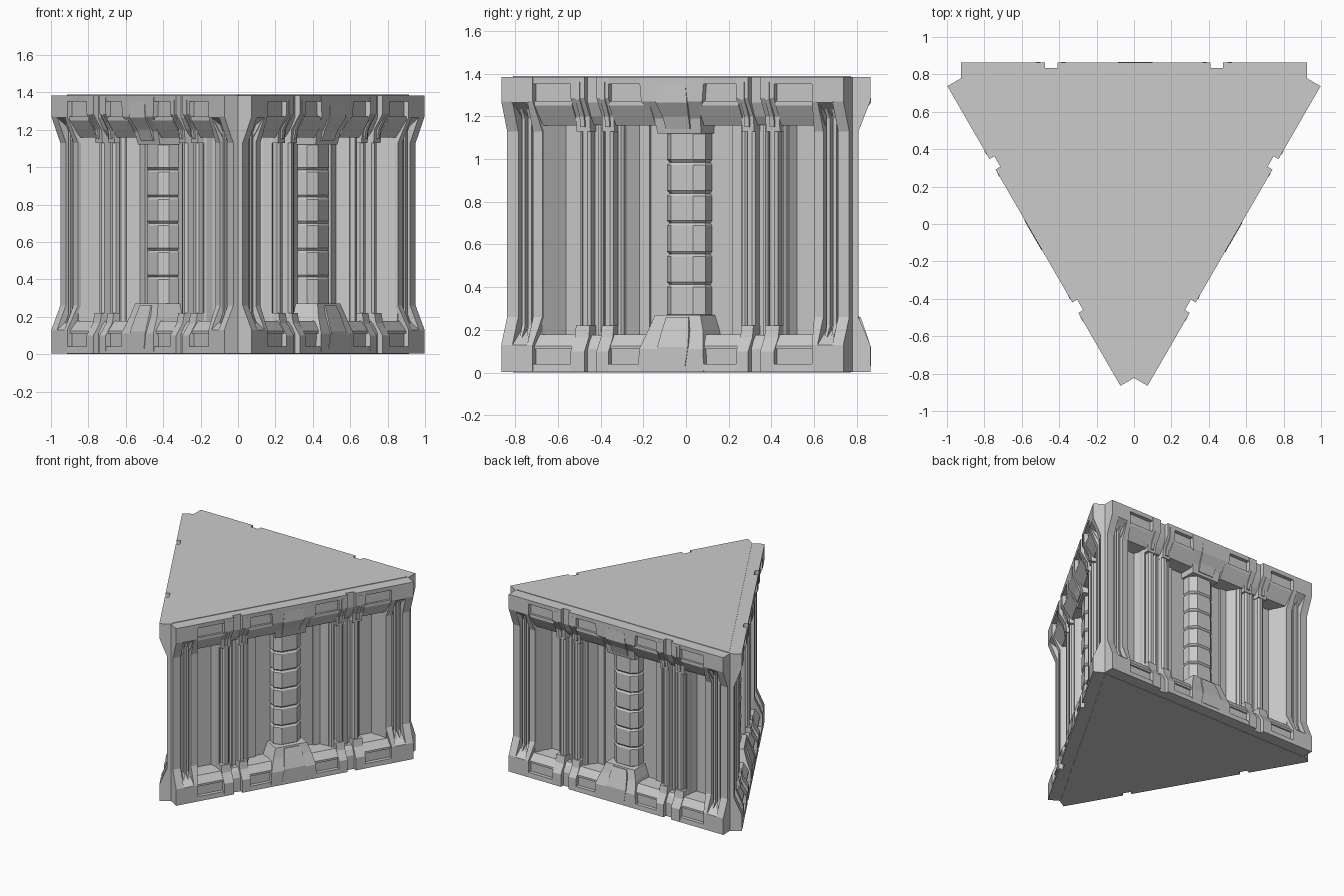
import bpy, bmesh, math
from mathutils import Matrix

if "Cube" in bpy.data.objects:
    bpy.data.objects.remove(bpy.data.objects["Cube"])

# One wall is built in local space: u = along the wall, d = outward depth, z = up.
# It is then placed three times around the triangle.
H = 1.388           # total height
INR = 0.528         # distance from centre to wall base line
CY = 0.245          # centre of the triangle in y
BACK = -0.12        # how far parts reach into the core
parts = {}


def loft(name, rings):
    """Skin a stack of equal-length rings of (u, d, z) points and cap both ends."""
    bm = parts.setdefault(name, bmesh.new())
    vs = [[bm.verts.new((u, -d, z)) for u, d, z in r] for r in rings]
    n = len(vs[0])
    for a, b in zip(vs, vs[1:]):
        for i in range(n):
            j = (i + 1) % n
            bm.faces.new((a[i], a[j], b[j], b[i]))
    bm.faces.new(vs[0][::-1])
    bm.faces.new(vs[-1])


def strip(name, rows, back=BACK, mirror=False):
    """Rows of (z, d, u_low, u_high): a bar whose front follows the rows."""
    for s in ((1, -1) if mirror else (1,)):
        loft(name, [[(s*a, d, z), (s*b, d, z), (s*b, back, z), (s*a, back, z)]
                    for z, d, a, b in rows])


def bar(name, profile, z0, z1, mirror=False):
    """Upright extrusion of a (u, d) cross-section."""
    for s in ((1, -1) if mirror else (1,)):
        loft(name, [[(s*u, d, z) for u, d in profile] for z in (z0, z1)])


T, B = 1.384, 0.003     # wall top and bottom

# Top and bottom beams running the full wall
strip("top_beam", [(z, d, -.78, .78) for z, d in
                   ((1.16, .0), (1.2, .03), (1.265, .06), (T, .06))])
strip("bottom_beam", [(z, d, -.78, .78) for z, d in
                      ((B, .06), (.11, .06), (.15, .04), (.175, .02))])

# Raised lips and rolls framing the recessed beam panels between brackets
for a, b in ((.13, .35), (.55, .79)):
    strip("top_lip", [(1.352, .088, a, b), (T, .09, a, b)], 0, True)
    strip("bottom_lip", [(B, .09, a, b), (.04, .088, a, b)], 0, True)
    strip("top_roll", [(1.158, .02, a, b), (1.19, .04, a, b),
                       (1.25, .076, a, b), (1.272, .076, a, b)], -.05, True)
    strip("bottom_roll", [(.11, .072, a, b), (.125, .072, a, b),
                          (.178, .035, a, b)], -.05, True)

# Paired slim brackets clamping the beams
for a, b in ((.345, .41), (.475, .55)):
    strip("top_bracket", [(1.13, .035, a, b), (1.2, .04, a, b),
                          (1.285, .09, a, b), (T, .09, a, b)], mirror=True)
    strip("bottom_bracket", [(B, .09, a, b), (.1, .09, a, b),
                             (.165, .05, a, b), (.22, .04, a, b)], mirror=True)
    m = (a + b) / 2
    strip("bracket_rib", [(1.15, .045, m-.012, m+.012), (1.2, .05, m-.012, m+.012),
                          (1.28, .092, m-.012, m+.012), (1.36, .092, m-.012, m+.012)],
          mirror=True)

# Central capital and plinth, slightly uneven like worn stone
strip("capital", [(1.12, .02, -.12, .115), (1.19, .035, -.13, .12),
                  (1.27, .088, -.17, .16), (T, .09, -.18, .17)])
strip("capital_keystone", [(1.14, .03, -.07, .06), (1.2, .052, -.075, .065),
                           (1.265, .093, -.09, .08), (1.35, .09, -.08, .07)])
strip("plinth", [(B, .09, -.185, .17), (.11, .09, -.18, .165),
                 (.2, .055, -.15, .145), (.27, .035, -.125, .12)])
strip("plinth_keystone", [(.03, .093, -.1, .07), (.12, .093, -.08, .085),
                          (.2, .066, -.07, .075), (.26, .045, -.06, .06)])

# Segmented central column of faceted drums
levels = [.26, .412, .555, .7, .84, .985, 1.13]
half_drum = [(-.105, BACK), (-.105, -.04), (-.06, .0), (.06, .0), (.105, -.04), (.105, BACK)]
for z0, z1 in zip(levels, levels[1:]):
    loft("column", [[(u*k, d - (1-k)*.12, z) for u, d in half_drum]
                    for z, k in ((z0, .92), (z0+.012, 1), (z1-.012, .99), (z1, .92))])

# Rib clusters between column and pillars
bar("rib_plate", [(.265, BACK), (.27, -.1), (.315, -.02), (.54, -.02), (.565, -.1), (.565, BACK)],
    .1, 1.25, True)
for c, w, d in ((.335, .016, .005), (.385, .024, .03), (.445, .012, .0),
                (.505, .024, .03), (.545, .01, .0)):
    bar("rib", [(c-w, -.05), (c-w, d-.012), (c-w*.5, d), (c+w*.5, d), (c+w, d-.012), (c+w, -.05)],
        .1, 1.25, True)

# Thin step beside each recessed wall panel
bar("panel_step", [(.225, BACK), (.225, -.085), (.28, -.085), (.28, BACK)], .1, 1.25, True)

# End pillars: inner jamb, outer jamb and the slot floor between them
E = .925
flare = [(B, .09), (.13, .09), (.26, .035), (1.13, .035), (1.27, .09), (T, .09)]
strip("pillar_inner", [(z, d, .735 + (.02 if d > .05 else 0), .785) for z, d in flare], mirror=True)
strip("pillar_outer", [(z, d, .865, E) for z, d in flare], 0, True)
strip("pillar_slot", [(B, .09, .78, .87), (.13, .09, .78, .87), (.2, .005, .78, .87),
                      (1.2, .005, .78, .87), (1.265, .09, .78, .87), (T, .09, .78, .87)],
      -.03, True)
bar("pillar_jamb", [(.68, -.11), (.74, .03), (.77, .03), (.77, -.11)], .12, 1.25, True)

# Thin ribs standing in the pillar slots with pointed ends
for c in (.807, .842):
    strip("slot_rib", [(.14, .06, c-.004, c+.004), (.22, .026, c-.009, c+.009),
                       (1.19, .026, c-.009, c+.009), (1.26, .06, c-.004, c+.004)], 0, True)

# Turn each part into a mesh and place it on the three walls
walls = {"right": 60, "left": -60, "back": 180}
for name, bm in parts.items():
    bmesh.ops.recalc_face_normals(bm, faces=bm.faces)
    me = bpy.data.meshes.new(name)
    bm.to_mesh(me)
    bm.free()
    for side, ang in walls.items():
        ob = bpy.data.objects.new(f"{side}_{name}", me)
        ob.matrix_world = (Matrix.Translation((0, CY, 0)) @
                           Matrix.Rotation(math.radians(ang), 4, 'Z') @
                           Matrix.Translation((0, -INR, 0)))
        bpy.context.collection.objects.link(ob)


def triangle(name, inradius, z0, z1):
    """Triangular slab pointing to the front."""
    bpy.ops.mesh.primitive_cylinder_add(vertices=3, radius=2*inradius, depth=z1-z0,
                                        location=(0, CY, (z0+z1)/2))
    ob = bpy.context.object
    ob.name = name
    co = [(2*inradius*math.cos(a), 2*inradius*math.sin(a))
          for a in (math.radians(d) for d in (-90, 30, 150))]
    bm = bmesh.new()
    lo = [bm.verts.new((x, y, -(z1-z0)/2)) for x, y in co]
    hi = [bm.verts.new((x, y, (z1-z0)/2)) for x, y in co]
    bm.faces.new(lo[::-1])
    bm.faces.new(hi)
    for i in range(3):
        j = (i+1) % 3
        bm.faces.new((lo[i], lo[j], hi[j], hi[i]))
    bm.to_mesh(ob.data)
    bm.free()


# Recessed wall core, roof slab and floor slab
triangle("wall_core", INR - .1, .01, 1.37)
triangle("roof", INR, 1.365, H)
triangle("floor", INR, 0, .02)
